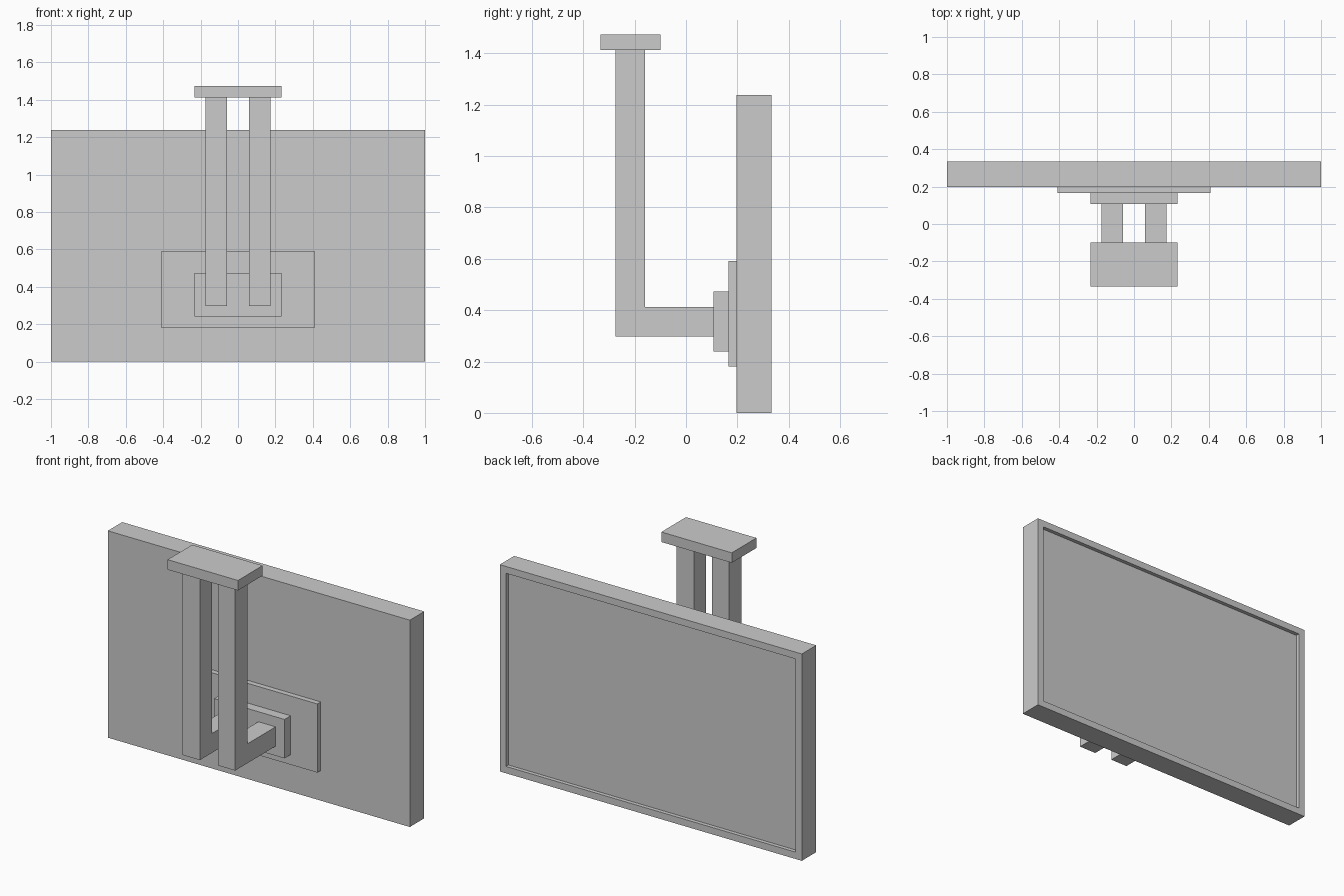
import bpy, bmesh
from mathutils import Vector

if "Cube" in bpy.data.objects:
    bpy.data.objects.remove(bpy.data.objects["Cube"])


def make_object(name, bm):
    bmesh.ops.recalc_face_normals(bm, faces=bm.faces)
    mesh = bpy.data.meshes.new(name)
    bm.to_mesh(mesh)
    bm.free()
    obj = bpy.data.objects.new(name, mesh)
    bpy.context.collection.objects.link(obj)
    return obj


def box_bmesh(lo, hi):
    lo, hi = Vector(lo), Vector(hi)
    bm = bmesh.new()
    bmesh.ops.create_cube(bm, size=1)
    bmesh.ops.scale(bm, vec=hi - lo, verts=bm.verts)
    bmesh.ops.translate(bm, vec=(lo + hi) / 2, verts=bm.verts)
    return bm


# Screen housing with a shallow recessed display on the +y side
bm = box_bmesh((-1, 0.197, 0), (1, 0.333, 1.238))
display = max(bm.faces, key=lambda f: f.calc_center_median().y)
bmesh.ops.inset_individual(bm, faces=[display], thickness=0.058)
display = bmesh.ops.extrude_discrete_faces(bm, faces=[display])["faces"][0]
bmesh.ops.translate(bm, vec=(0, -0.023, 0), verts=display.verts)
make_object("screen", bm)

# Mounting plates behind the screen, and the ceiling plate
make_object("wide_mount_plate", box_bmesh((-0.41, 0.165, 0.18), (0.41, 0.197, 0.591)))
make_object("small_mount_plate", box_bmesh((-0.233, 0.107, 0.24), (0.233, 0.165, 0.473)))
make_object("ceiling_plate", box_bmesh((-0.233, -0.333, 1.413), (0.233, -0.1, 1.473)))

# L-shaped support arm, mirrored to the other side
profile = [(-0.275, 0.297), (0.107, 0.297), (0.107, 0.413),
           (-0.159, 0.413), (-0.159, 1.413), (-0.275, 1.413)]
bm = bmesh.new()
side = bm.faces.new([bm.verts.new((0.06, y, z)) for y, z in profile])
arm = bmesh.ops.extrude_face_region(bm, geom=[side])["geom"]
bmesh.ops.translate(bm, vec=(0.114, 0, 0),
                    verts=[g for g in arm if isinstance(g, bmesh.types.BMVert)])
arms = make_object("support_arms", bm)
arms.modifiers.new("Mirror", 'MIRROR').use_axis = (True, False, False)
